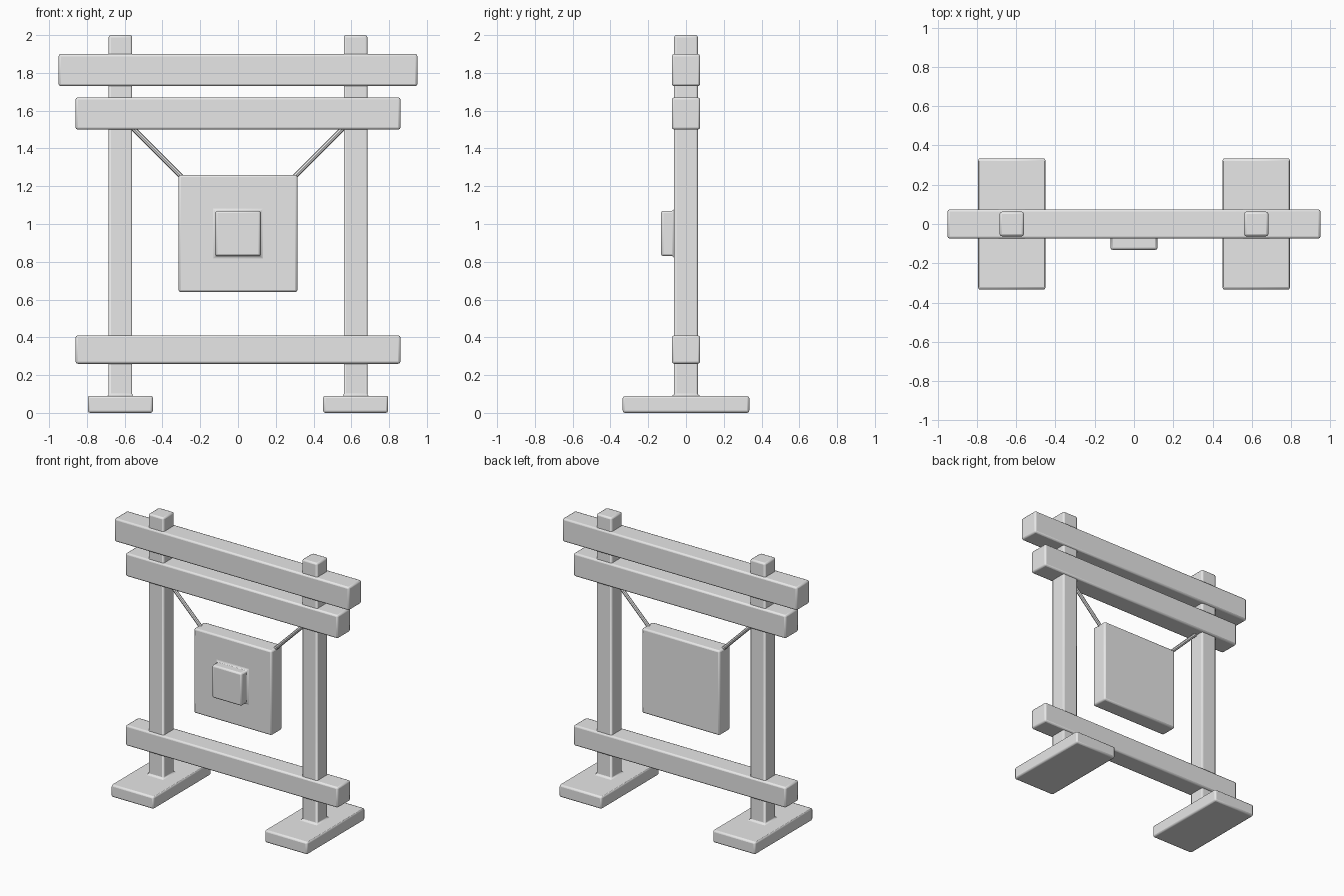
import bpy
import bmesh
from mathutils import Vector

if "Cube" in bpy.data.objects:
    bpy.data.objects.remove(bpy.data.objects["Cube"], do_unlink=True)

# One plain grey for the whole stand
GREY = (0.8, 0.8, 0.8, 1.0)
grey = bpy.data.materials.new("plain_grey")
grey.use_nodes = True
grey.diffuse_color = GREY
grey.node_tree.nodes["Principled BSDF"].inputs["Base Color"].default_value = GREY


def finish(bm, name, bevel=0.012):
    """Turn the bmesh into a softly bevelled, smooth shaded object."""
    bmesh.ops.recalc_face_normals(bm, faces=bm.faces)
    mesh = bpy.data.meshes.new(name)
    bm.to_mesh(mesh)
    bm.free()
    mesh.materials.append(grey)
    obj = bpy.data.objects.new(name, mesh)
    bpy.context.collection.objects.link(obj)
    if bevel:
        mod = obj.modifiers.new("soft_edges", 'BEVEL')
        mod.width = bevel
        mod.segments = 2
        mod.limit_method = 'ANGLE'
    bpy.ops.object.select_all(action='DESELECT')
    obj.select_set(True)
    bpy.context.view_layer.objects.active = obj
    bpy.ops.object.shade_smooth_by_angle()
    return obj


def box(low, high):
    """A bmesh box between two opposite corners."""
    bm = bmesh.new()
    bmesh.ops.create_cube(bm, size=1)
    low, high = Vector(low), Vector(high)
    for v in bm.verts:
        v.co = (low + high) / 2 + v.co * (high - low)
    return bm


def raise_block(bm, direction, low, high, base, tip):
    """Grow a smaller block out of the box face that looks along direction.
    low and high bound the block across that face; base and tip along it."""
    bm.normal_update()
    direction = Vector(direction)
    face = max(bm.faces, key=lambda f: f.normal.dot(direction))
    axis = max(range(3), key=lambda i: abs(direction[i]))
    across = [i for i in range(3) if i != axis]
    centre = face.calc_center_median()
    bmesh.ops.inset_individual(bm, faces=[face], thickness=0.03)
    for v in face.verts:
        for k, i in enumerate(across):
            v.co[i] = high[k] if v.co[i] > centre[i] else low[k]
        v.co[axis] = base
    top = bmesh.ops.extrude_discrete_faces(bm, faces=[face])["faces"][0]
    for v in top.verts:
        v.co[axis] = tip


# Feet with the posts growing out of them
for side, x in (("right", -0.6225), ("left", 0.6225)):
    bm = box((x - 0.172, -0.335, 0), (x + 0.172, 0.335, 0.09))
    raise_block(bm, (0, 0, 1), (x - 0.0625, -0.0625), (x + 0.0625, 0.0625), 0.09, 2.0)
    finish(bm, side + "_post_and_foot")

# Cross beams: half length, bottom, top
for name, half, bottom, top in (("top_beam", 0.95, 1.73, 1.90),
                                ("hanging_beam", 0.86, 1.50, 1.67),
                                ("lower_beam", 0.86, 0.26, 0.41)):
    finish(box((-half, -0.075, bottom), (half, 0.075, top)), name)

# Square gong plate with a raised boss on its front
bm = box((-0.315, -0.0625, 0.64), (0.315, 0.0625, 1.26))
raise_block(bm, (0, -1, 0), (-0.12, 0.83), (0.12, 1.07), -0.0625, -0.132)
finish(bm, "gong")

# Slanted cords from the hanging beam to the gong's upper corners
for side, s in (("right", -1), ("left", 1)):
    start, end = Vector((s * 0.29, 0, 1.24)), Vector((s * 0.57, 0, 1.52))
    along = end - start
    bm = bmesh.new()
    bmesh.ops.create_cone(bm, cap_ends=True, segments=8, radius1=0.013,
                          radius2=0.013, depth=along.length)
    turn = Vector((0, 0, 1)).rotation_difference(along)
    for v in bm.verts:
        v.co = (start + end) / 2 + turn @ v.co
    finish(bm, side + "_cord", bevel=0)
